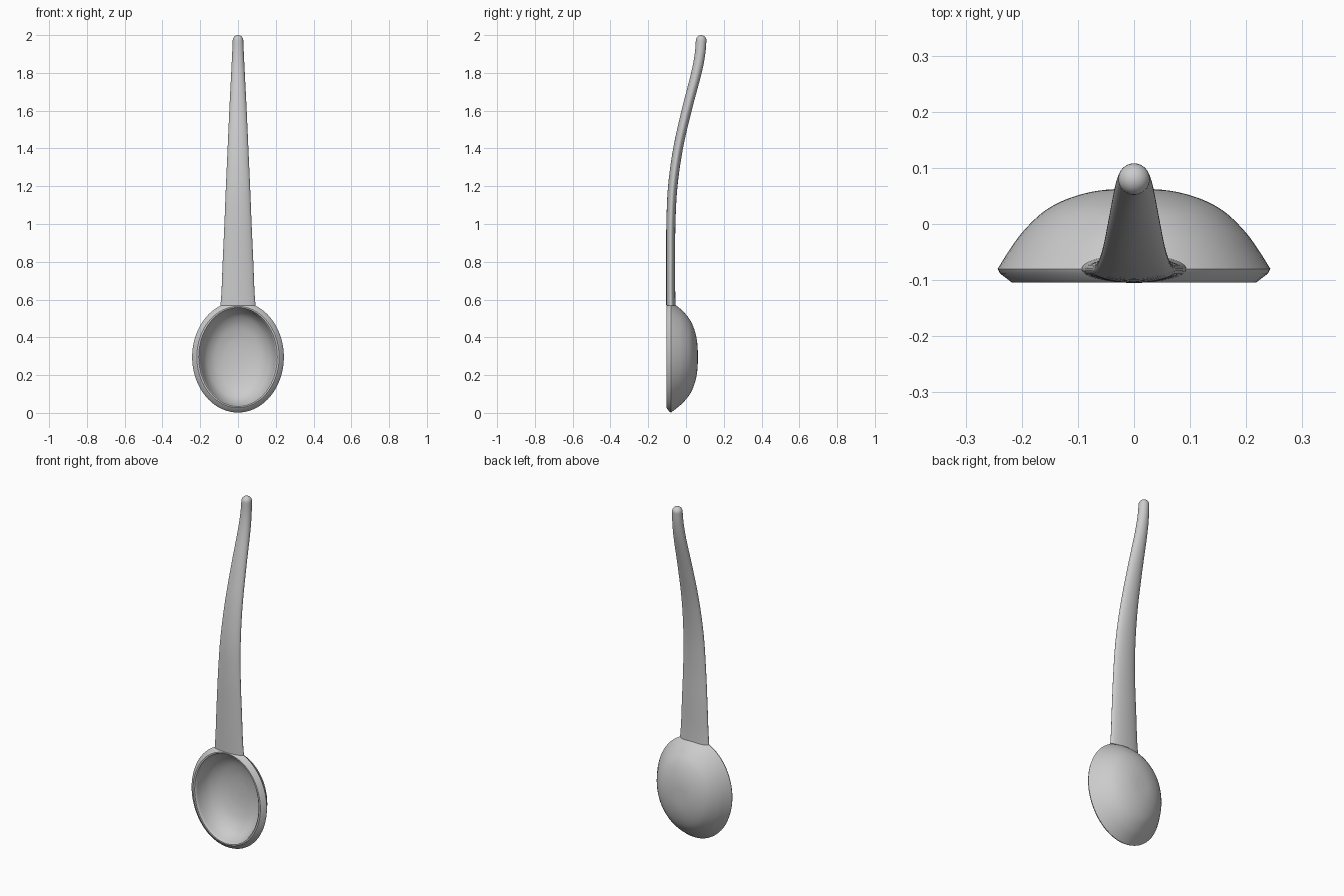
import bpy, bmesh, math

if "Cube" in bpy.data.objects:
    bpy.data.objects.remove(bpy.data.objects["Cube"])

N = 64


def smooth(points, steps=6):
    """Catmull-Rom resampling of a list of tuples."""
    p = [points[0]] + list(points) + [points[-1]]
    out = []
    for i in range(1, len(p) - 2):
        for k in range(steps):
            t = k / steps
            out.append(tuple(
                0.5 * (2 * b + (c - a) * t + (2 * a - 5 * b + 4 * c - d) * t * t
                       + (3 * b - a - 3 * c + d) * t ** 3)
                for a, b, c, d in zip(p[i - 1], p[i], p[i + 1], p[i + 2])))
    return out + [points[-1]]


def skin(name, rings):
    """Bridge equal rings into a closed, capped shell."""
    bm = bmesh.new()
    loops = [[bm.verts.new(co) for co in r] for r in rings]
    for a, b in zip(loops, loops[1:]):
        for i in range(N):
            j = (i + 1) % N
            bm.faces.new((a[i], a[j], b[j], b[i]))
    bm.faces.new(loops[0][::-1])
    bm.faces.new(loops[-1])
    bmesh.ops.recalc_face_normals(bm, faces=bm.faces)
    me = bpy.data.meshes.new(name)
    bm.to_mesh(me)
    bm.free()
    ob = bpy.data.objects.new(name, me)
    bpy.context.collection.objects.link(ob)
    bpy.ops.object.select_all(action='DESELECT')
    bpy.context.view_layer.objects.active = ob
    ob.select_set(True)
    bpy.ops.object.shade_smooth_by_angle(angle=math.radians(32))
    return ob


ANG = [2 * math.pi * i / N for i in range(N)]

# Bowl: elliptical profile (half width, y), outer back, bevelled rim, hollow
outer = smooth([(0.004, 0.063), (0.05, 0.061), (0.09, 0.054), (0.13, 0.040),
                (0.165, 0.019), (0.20, -0.016), (0.225, -0.051), (0.243, -0.08)])
inner = smooth([(0.201, -0.097), (0.19, -0.06), (0.17, -0.024), (0.135, 0.006),
                (0.09, 0.024), (0.045, 0.032), (0.004, 0.034)])
profile = [(a, y, 1.21) for a, y in outer]
profile += [(0.239, -0.088, 1.213), (0.218, -0.104, 1.23), (0.208, -0.104, 1.26)]
profile += [(a, y, 1.29) for a, y in inner]
skin("bowl", [[(a * math.cos(t), y, 0.296 + a * k * math.sin(t)) for t in ANG]
              for a, y, k in profile])

# Handle: flattened oval tapering up an S-curve (z, y, half width, half depth)
stem = smooth([(0.568, -0.08, 0.093, 0.025), (0.65, -0.081, 0.087, 0.024),
               (0.8, -0.081, 0.081, 0.024), (1.0, -0.080, 0.072, 0.024),
               (1.2, -0.070, 0.064, 0.025), (1.4, -0.042, 0.055, 0.026),
               (1.6, 0.003, 0.046, 0.027), (1.8, 0.055, 0.036, 0.028),
               (1.9, 0.074, 0.031, 0.028), (1.972, 0.080, 0.028, 0.028)])
# Rounded tip
for i in range(1, 8):
    t = math.radians(i * 12.5)
    r = 0.028 * math.cos(t)
    stem.append((1.972 + 0.028 * math.sin(t), 0.080, r, r))
skin("handle", [[(w * math.cos(t), y + d * math.sin(t), z) for t in ANG]
                for z, y, w, d in stem])
